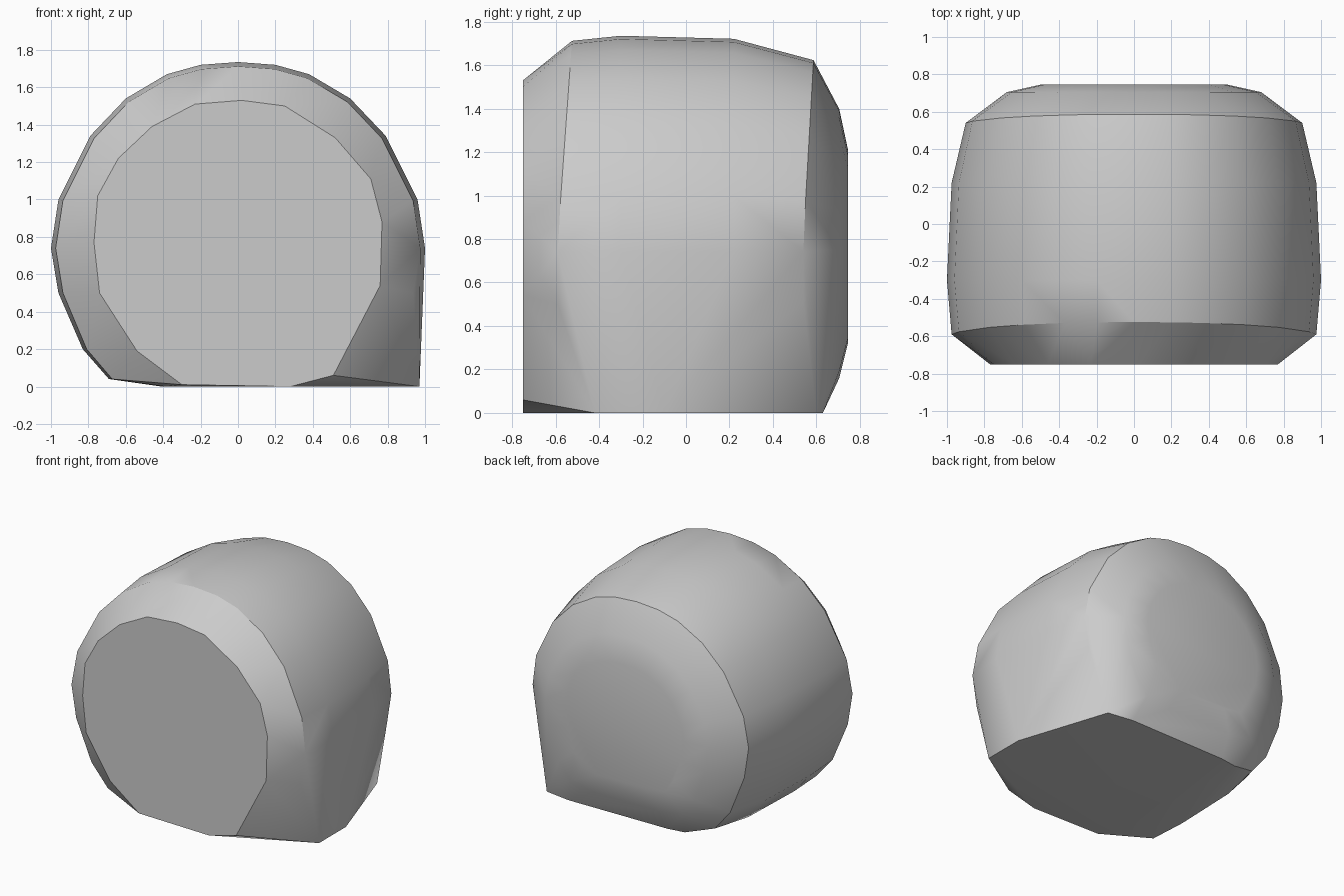
import bpy
import bmesh
from math import radians

default_cube = bpy.data.objects.get("Cube")
if default_cube:
    bpy.data.objects.remove(default_cube, do_unlink=True)

MID = 0.8        # height the cross-sections shrink towards

# Half of the widest cross-section, from the crown down to the ground
half_section = [(0, 1.735), (0.2, 1.72), (0.38, 1.67), (0.6, 1.54), (0.79, 1.34),
                (0.96, 1.0), (1, 0.74), (0.96, 0.5), (0.83, 0.2), (0.69, 0.04), (0.4, 0)]

# Flat facet on the front
front_facet = [(-0.3, 0.01), (-0.54, 0.19), (-0.74, 0.5), (-0.77, 0.77), (-0.75, 1.02),
               (-0.64, 1.22), (-0.46, 1.39), (-0.23, 1.51), (0.02, 1.53), (0.25, 1.5),
               (0.52, 1.33), (0.71, 1.11), (0.77, 0.88), (0.76, 0.54), (0.51, 0.06),
               (0.28, 0)]

# Extra ground contact flaring out on the left flank and at the back
foot = [(0.97, -0.42), (0.97, -0.1), (0.74, 0.6), (0.54, 0.63), (-0.28, 0.62),
        (-0.41, 0.6)]

# Stations from front to back: depth, width scale, upper scale, lower scale, crown setback
stations = [(-0.59, 0.975, 0.975, 1, 0.07),
            (-0.3, 1, 1, 1, 0),
            (0.22, 0.975, 0.985, 1, 0),
            (0.54, 0.9, 0.88, 0.97, 0.05),
            (0.705, 0.68, 0.64, 0.8, 0),
            (0.745, 0.5, 0.44, 0.6, 0)]


def section(depth, width, upper, lower, setback):
    """Points of one mirrored, scaled cross-section."""
    points = []
    for x, z in half_section:
        rise = z - MID
        height = MID + rise * (upper if rise > 0 else lower)
        y = depth + setback * max(0, rise)
        points += [(side * x * width, y, height) for side in (-1, 1)]
    return points


# Gather the skin points and wrap them in a faceted hull
points = [(x, -0.75, z) for x, z in front_facet]
points += [(x, y, 0) for x, y in foot]
for station in stations:
    points += section(*station)

bm = bmesh.new()
for point in points:
    bm.verts.new(point)
bmesh.ops.remove_doubles(bm, verts=bm.verts, dist=0.005)
hull = bmesh.ops.convex_hull(bm, input=bm.verts)
loose = {v for v in hull["geom_interior"] + hull["geom_unused"]
         if isinstance(v, bmesh.types.BMVert)}
bmesh.ops.delete(bm, geom=list(loose), context="VERTS")
bmesh.ops.dissolve_limit(bm, angle_limit=radians(1), verts=bm.verts, edges=bm.edges)
bmesh.ops.recalc_face_normals(bm, faces=bm.faces)

mesh = bpy.data.meshes.new("boulder")
bm.to_mesh(mesh)
bm.free()
boulder = bpy.data.objects.new("boulder", mesh)
bpy.context.collection.objects.link(boulder)

# Stone colour
stone = bpy.data.materials.new("stone_grey")
stone.use_nodes = True
grey = (0.6, 0.6, 0.6, 1)
stone.diffuse_color = grey
stone.node_tree.nodes["Principled BSDF"].inputs["Base Color"].default_value = grey
mesh.materials.append(stone)

# Soft shading that keeps the strong facet edges
bpy.ops.object.select_all(action="DESELECT")
boulder.select_set(True)
bpy.context.view_layer.objects.active = boulder
bpy.ops.object.shade_smooth_by_angle(angle=radians(32))
